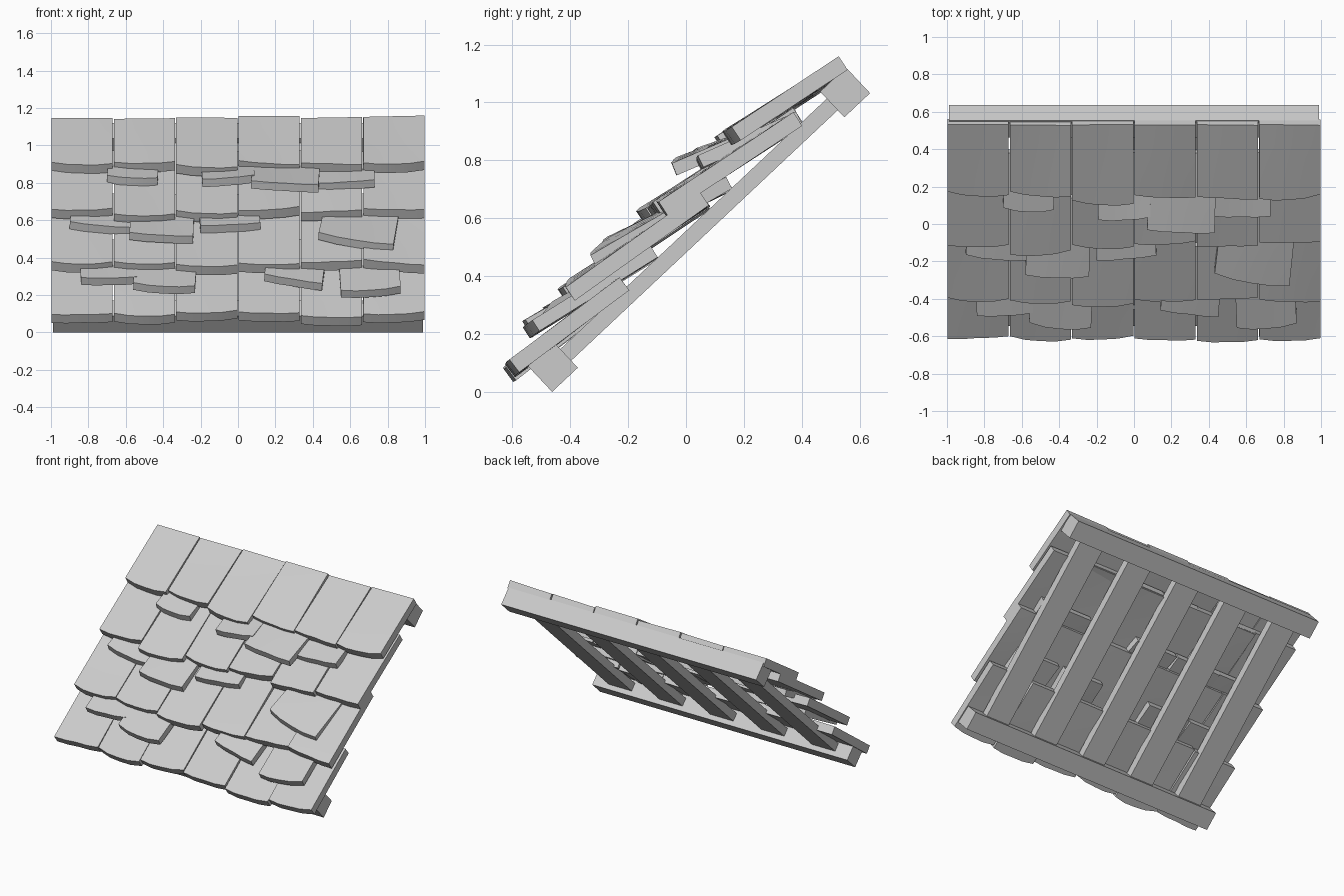
import bpy, bmesh, math, random
from mathutils import Vector

random.seed(4)
cube = bpy.data.objects.get("Cube")
if cube:
    bpy.data.objects.remove(cube, do_unlink=True)

GREY = (0.6, 0.6, 0.6, 1)
mat = bpy.data.materials.new("plain_grey")
mat.use_nodes = True
mat.diffuse_color = GREY
mat.node_tree.nodes["Principled BSDF"].inputs["Base Color"].default_value = GREY


def add_object(name, bm):
    bmesh.ops.recalc_face_normals(bm, faces=bm.faces)
    mesh = bpy.data.meshes.new(name)
    bm.to_mesh(mesh)
    bm.free()
    mesh.materials.append(mat)
    obj = bpy.data.objects.new(name, mesh)
    bpy.context.collection.objects.link(obj)
    return obj


# Timber frame, aligned with the roof slope
low, high = Vector((0, -0.46, 0.086)), Vector((0, 0.55, 1.035))
span = high - low
pitch = math.atan2(span.z, span.y)


def timber(name, centre, size):
    bm = bmesh.new()
    bmesh.ops.create_cube(bm, size=1)
    bmesh.ops.scale(bm, vec=size, verts=bm.verts)
    obj = add_object(name, bm)
    obj.location = centre
    obj.rotation_euler.x = pitch


timber("lower_beam", low, (1.98, 0.122, 0.122))
timber("upper_beam", high, (1.98, 0.122, 0.122))
for i in range(5):
    centre = (low + high) / 2 + Vector(((i - 2) * 0.395, 0, 0))
    timber(f"rafter_{i + 1}", centre, (0.18, span.length - 0.11, 0.055))


# A shingle is a warped slab between four upper-surface corners
def shingle(name, corners, thick, cut=4):
    left_low, right_low, left_top, right_top = map(Vector, corners)
    normal = (right_low - left_low).cross(left_top - left_low).normalized()
    along = (left_top - left_low).normalized()
    warp = [random.uniform(-0.01, 0.01) for _ in range(4)]
    bow = random.uniform(-0.012, 0.012)
    bm = bmesh.new()
    layers = []
    for depth in (0, thick):
        grid = []
        for j in range(cut + 1):
            v = j / cut
            row = []
            for i in range(cut + 1):
                u = i / cut
                p = left_low.lerp(right_low, u).lerp(left_top.lerp(right_top, u), v)
                # Corner twist, and a bowed, slightly clipped lower edge
                twist = (warp[0] * (1 - u) + warp[1] * u) * (1 - v)
                twist += (warp[2] * (1 - u) + warp[3] * u) * v * 0.5
                edge = bow * math.sin(math.pi * u)
                if j == 0 and i in (0, cut):
                    edge += 0.012
                p += normal * (twist - depth) + along * edge * (1 - v)
                row.append(bm.verts.new(p))
            grid.append(row)
        layers.append(grid)
    for grid in layers:
        for j in range(cut):
            for i in range(cut):
                bm.faces.new((grid[j][i], grid[j][i + 1], grid[j + 1][i + 1], grid[j + 1][i]))
    # Walls joining the upper and lower skins
    rims = []
    for g in layers:
        rims.append(g[0][:-1] + [r[-1] for r in g[:-1]] + g[-1][:0:-1] + [r[0] for r in g[:0:-1]])
    a, b = rims
    for k in range(len(a)):
        n = (k + 1) % len(a)
        bm.faces.new((a[k], a[n], b[n], b[k]))
    obj = add_object(name, bm)
    bpy.ops.object.select_all(action="DESELECT")
    obj.select_set(True)
    bpy.context.view_layer.objects.active = obj
    bpy.ops.object.shade_smooth_by_angle(angle=math.radians(30))


# Main courses: lower edge y, z, upper edge y, z, then a slide per column
courses = [
    (-0.62, 0.095, -0.23, 0.385, (0, 0, 0.01, 0, -0.015, 0)),
    (-0.42, 0.37, 0.05, 0.68, (0.01, 0, -0.02, 0, 0.01, 0)),
    (-0.13, 0.645, 0.37, 0.97, (0.01, -0.03, 0, 0.02, 0, 0.02)),
    (0.14, 0.90, 0.53, 1.145, (0.01, 0.01, -0.03, 0, -0.01, 0)),
]
for c, (y0, z0, y1, z1, slides) in enumerate(courses):
    for k, slide in enumerate(slides):
        x0, x1 = k / 3 - 0.997, k / 3 - 0.67
        slope = (z1 - z0) / (y1 - y0)
        tilt = random.uniform(-0.012, 0.012)
        rise = random.uniform(-0.006, 0.012)
        ya, yb = y0 + slide + tilt, y0 + slide - tilt
        shingle(f"course_{c + 1}_shingle_{k + 1}", (
            (x0, ya, z0 + (ya - y0) * slope), (x1, yb, z0 + (yb - y0) * slope),
            (x0, y1, z1 + rise), (x1, y1, z1 + rise)), 0.056)

# Loose shingles tucked under each course: left x, right x, y, left z, right z
loose = [
    (-0.12, 0.50, [(-0.84, -0.54, -0.49, 0.28, 0.29), (-0.56, -0.23, -0.55, 0.26, 0.24),
                   (0.14, 0.45, -0.49, 0.30, 0.265), (0.55, 0.87, -0.55, 0.215, 0.235)]),
    (0.14, 0.74, [(-0.90, -0.57, -0.19, 0.585, 0.56), (-0.58, -0.24, -0.29, 0.53, 0.52),
                  (-0.20, 0.12, -0.19, 0.56, 0.58), (0.43, 0.83, -0.31, 0.53, 0.475)]),
    (0.38, 0.97, [(-0.70, -0.43, 0.07, 0.835, 0.825), (-0.19, 0.09, 0.02, 0.815, 0.83),
                  (0.07, 0.43, -0.05, 0.80, 0.785), (0.42, 0.73, 0.03, 0.80, 0.805)]),
]
for c, (y1, z1, items) in enumerate(loose):
    for k, (x0, x1, y, za, zb) in enumerate(items):
        turn = (zb - za) * 0.65
        skew = -(zb - za) * 0.9
        shingle(f"loose_shingle_{c + 1}_{k + 1}", (
            (x0, y - turn, za), (x1, y + turn, zb),
            (x0 + skew, y1, z1), (x1 + skew, y1, z1)), 0.045)
